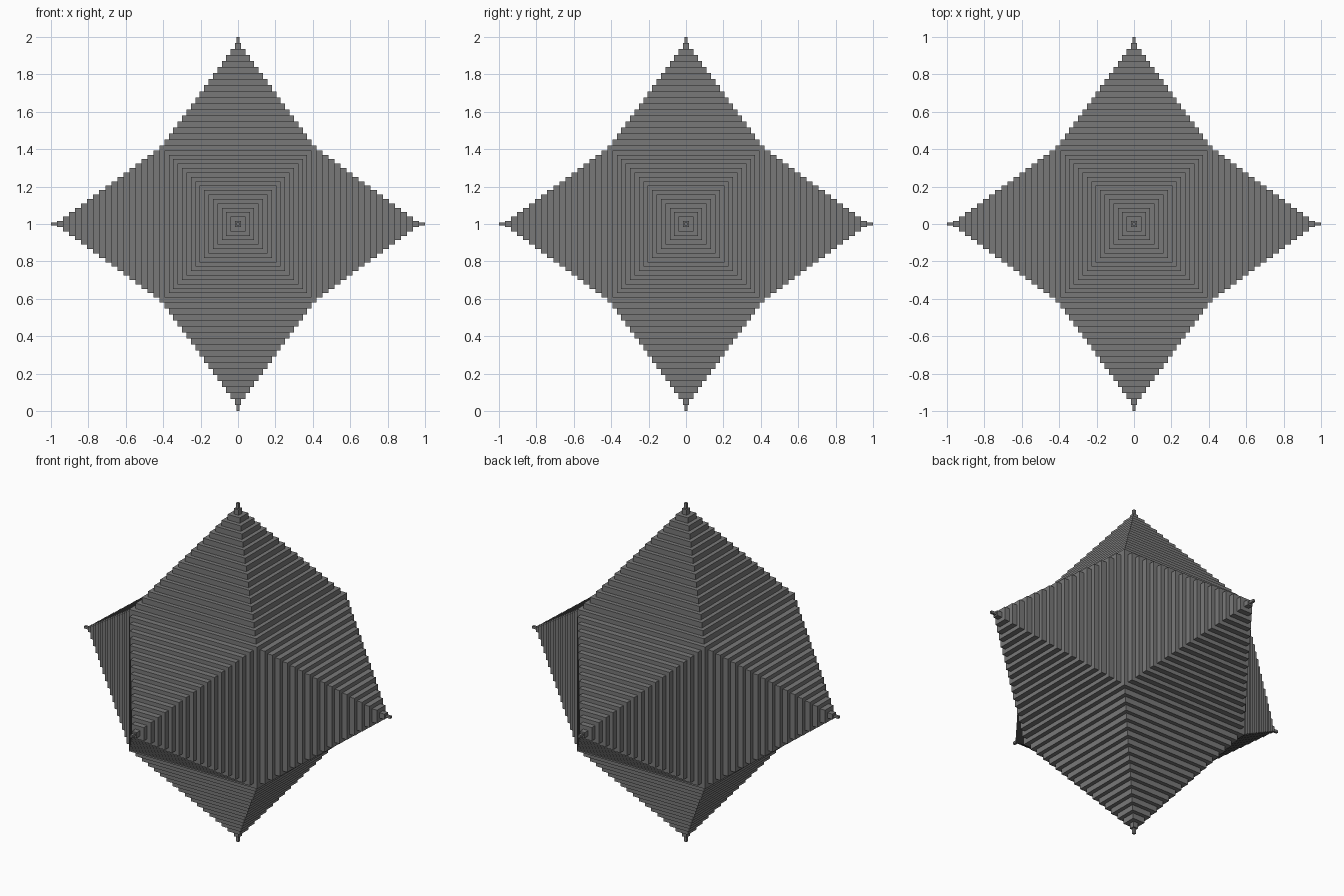
import bpy, bmesh
from math import pi
from mathutils import Matrix, Vector

if "Cube" in bpy.data.objects:
    bpy.data.objects.remove(bpy.data.objects["Cube"])

STEPS = 18            # terraces on each spike
PITCH = 1 / 31        # height of a terrace
CORE = 1 - STEPS * PITCH   # half size of the cube the spikes grow from


def half_width(i):
    """Half width of terrace i, counted from the tip."""
    return max(0.007, 0.0236 * i - 0.0078)


def spike(bm, rot):
    """Stepped square pyramid along +z, turned by rot."""
    profile = [(CORE, CORE)]
    for i in reversed(range(STEPS)):
        w = half_width(i)
        profile += [(w, 1 - (i + 1) * PITCH), (w, 1 - i * PITCH)]
    rings = []
    for w, h in profile:
        corners = [(-w, -w, h), (w, -w, h), (w, w, h), (-w, w, h)]
        rings.append([bm.verts.new(rot @ Vector(c)) for c in corners])
    for a, b in zip(rings, rings[1:]):
        for k in range(4):
            n = (k + 1) % 4
            bm.faces.new((a[k], a[n], b[n], b[k]))
    bm.faces.new(rings[-1])


# Six spikes around the core cube
bm = bmesh.new()
for k in range(4):
    spike(bm, Matrix.Rotation(k * pi / 2, 3, 'Y'))
for s in (1, -1):
    spike(bm, Matrix.Rotation(s * pi / 2, 3, 'X'))
# Hard split edges so every terrace reads crisply
bmesh.ops.split_edges(bm, edges=bm.edges)

mesh = bpy.data.meshes.new("stepped_star")
bm.to_mesh(mesh)
bm.free()
star = bpy.data.objects.new("stepped_star", mesh)
star.location.z = 1
bpy.context.collection.objects.link(star)

# Dark grey finish
grey = bpy.data.materials.new("dark_grey")
grey.diffuse_color = (0.19, 0.19, 0.19, 1)
grey.use_nodes = True
grey.node_tree.nodes["Principled BSDF"].inputs["Base Color"].default_value = grey.diffuse_color
mesh.materials.append(grey)
